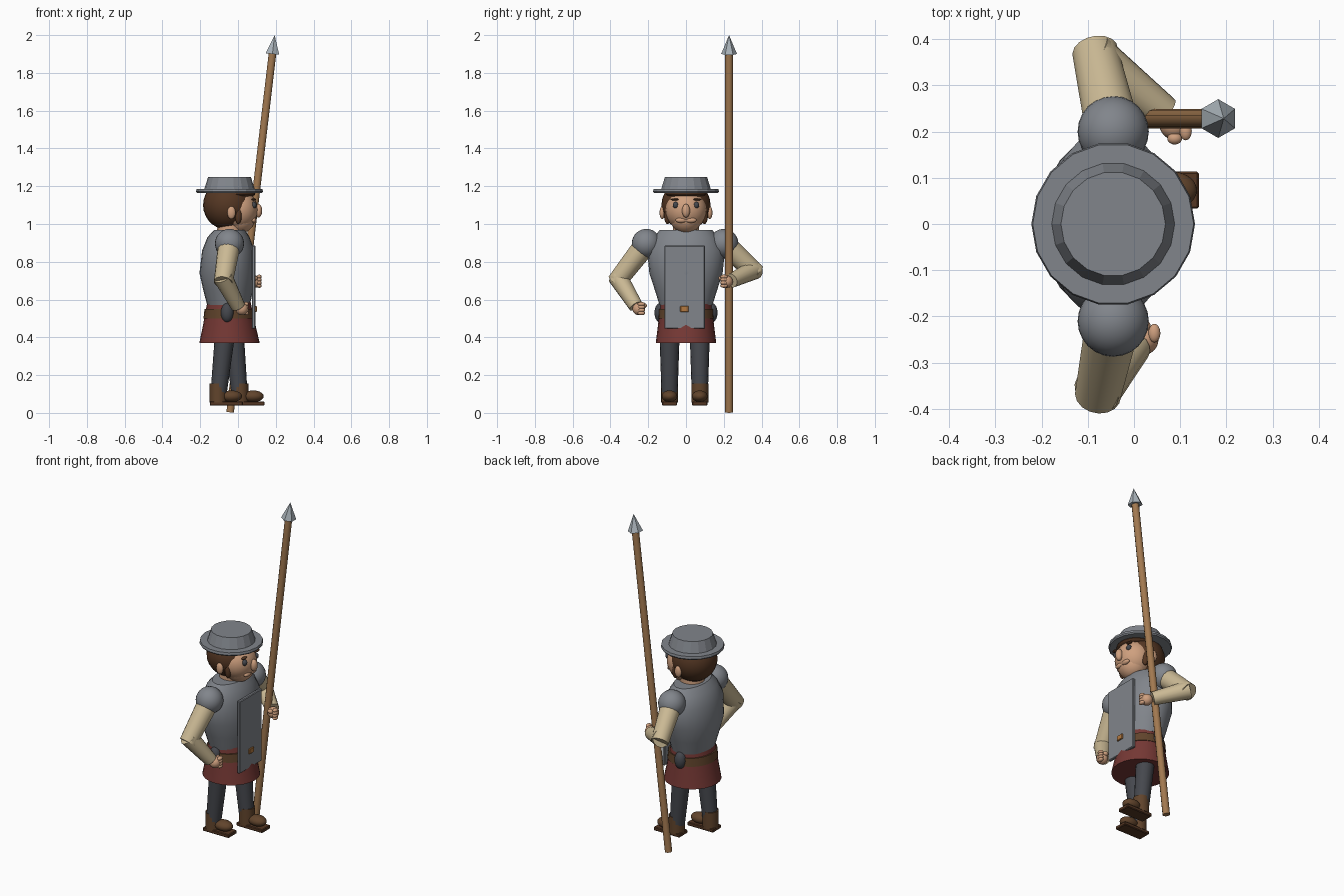
import bpy, bmesh, math
from mathutils import Vector

cube = bpy.data.objects.get("Cube")
if cube:
    bpy.data.objects.remove(cube, do_unlink=True)


def material(name, r, g, b):
    m = bpy.data.materials.new(name)
    m.use_nodes = True
    m.diffuse_color = (r, g, b, 1)
    m.node_tree.nodes["Principled BSDF"].inputs["Base Color"].default_value = (r, g, b, 1)
    return m


armor = material("armor grey", 0.22, 0.235, 0.26)
steel = material("pale steel", 0.40, 0.45, 0.49)
wood = material("spear wood", 0.36, 0.19, 0.08)
skin = material("skin", 0.62, 0.35, 0.21)
cloth = material("sleeve beige", 0.60, 0.49, 0.30)
red = material("skirt red", 0.18, 0.04, 0.035)
leather = material("brown leather", 0.12, 0.058, 0.025)
hair = material("dark brown hair", 0.09, 0.038, 0.017)
dark = material("trouser grey", 0.06, 0.064, 0.075)
brass = material("buckle orange", 0.45, 0.19, 0.05)


def finish(name, bm, mat, smooth=True):
    bmesh.ops.recalc_face_normals(bm, faces=bm.faces)
    mesh = bpy.data.meshes.new(name)
    bm.to_mesh(mesh)
    bm.free()
    mesh.materials.append(mat)
    ob = bpy.data.objects.new(name, mesh)
    bpy.context.collection.objects.link(ob)
    if smooth:
        bpy.ops.object.select_all(action="DESELECT")
        ob.select_set(True)
        bpy.context.view_layer.objects.active = ob
        bpy.ops.object.shade_smooth_by_angle(angle=math.radians(40))
    return ob


def ball(name, centre, radii, mat):
    bm = bmesh.new()
    bmesh.ops.create_uvsphere(bm, u_segments=24, v_segments=14, radius=1)
    bmesh.ops.scale(bm, vec=radii, verts=bm.verts)
    bmesh.ops.translate(bm, vec=centre, verts=bm.verts)
    return finish(name, bm, mat)


def limb(name, a, b, r1, r2, mat, sides=16, smooth=True):
    # tapered cylinder between two points
    a, b = Vector(a), Vector(b)
    bm = bmesh.new()
    bmesh.ops.create_cone(bm, cap_ends=True, segments=sides, radius1=r1, radius2=r2,
                          depth=(b - a).length)
    turn = Vector((0, 0, 1)).rotation_difference(b - a).to_matrix()
    bmesh.ops.rotate(bm, cent=(0, 0, 0), matrix=turn, verts=bm.verts)
    bmesh.ops.translate(bm, vec=(a + b) / 2, verts=bm.verts)
    return finish(name, bm, mat, smooth)


def box(name, centre, size, mat, bevel=0.0):
    bm = bmesh.new()
    bmesh.ops.create_cube(bm, size=1)
    bmesh.ops.scale(bm, vec=size, verts=bm.verts)
    bmesh.ops.translate(bm, vec=centre, verts=bm.verts)
    if bevel:
        bmesh.ops.bevel(bm, geom=bm.edges[:], offset=bevel, segments=1, affect="EDGES")
    return finish(name, bm, mat, False)


def loft(name, rings, mat, sides=24, smooth=True):
    # stacked ellipses, each given as height, centre x, radius x, radius y
    bm = bmesh.new()
    loops = []
    for z, cx, rx, ry in rings:
        angles = [2 * math.pi * i / sides for i in range(sides)]
        loops.append([bm.verts.new((cx + rx * math.cos(t), ry * math.sin(t), z)) for t in angles])
    for low, high in zip(loops, loops[1:]):
        for i in range(sides):
            j = (i + 1) % sides
            bm.faces.new((low[i], low[j], high[j], high[i]))
    bm.faces.new(loops[0])
    bm.faces.new(loops[-1])
    return finish(name, bm, mat, smooth)


# Brimmed helmet
HX = -0.045
loft("helmet", [(1.165, HX, 0.172, 0.172), (1.172, HX, 0.177, 0.177), (1.186, HX, 0.174, 0.174),
                (1.186, HX, 0.133, 0.133), (1.25, HX, 0.113, 0.113)], armor, 18, False)

# Head, hair and face
ball("hair", (-0.055, 0, 1.10), (0.13, 0.13, 0.13), hair)
ball("fringe", (-0.01, 0, 1.16), (0.102, 0.108, 0.025), hair)
ball("face", (0, 0, 1.075), (0.105, 0.11, 0.11), skin)
ball("jaw", (0.008, 0, 1.035), (0.085, 0.085, 0.085), skin)
ball("nose", (0.108, 0, 1.07), (0.02, 0.021, 0.036), skin)
limb("neck", (-0.045, 0, 0.93), (-0.035, 0, 1.01), 0.07, 0.07, skin)
for side, s in (("left", 1), ("right", -1)):
    ball(side + "_ear", (-0.035, s * 0.126, 1.06), (0.022, 0.014, 0.034), skin)
    ball(side + "_sideburn", (0.002, s * 0.098, 1.045), (0.018, 0.018, 0.045), hair)
    ball(side + "_eye", (0.083, s * 0.055, 1.10), (0.015, 0.015, 0.018), dark)
    ball(side + "_eyebrow", (0.084, s * 0.06, 1.13), (0.012, 0.022, 0.006), hair)
    ball(side + "_lip", (0.083, s * 0.026, 1.02), (0.014, 0.03, 0.014), skin)

# Breastplate, front plate, skirt and belt
loft("breastplate", [(0.57, -0.05, 0.113, 0.14), (0.65, -0.052, 0.132, 0.165),
                     (0.74, -0.055, 0.149, 0.194), (0.86, -0.052, 0.138, 0.206),
                     (0.93, -0.05, 0.112, 0.17), (0.967, -0.045, 0.083, 0.14)], armor)
box("front_plate", (0.083, -0.007, 0.666), (0.019, 0.215, 0.44), armor, 0.004)
loft("skirt", [(0.37, -0.045, 0.16, 0.16), (0.45, -0.046, 0.142, 0.15),
               (0.60, -0.048, 0.112, 0.134)], red)
loft("belt", [(0.50, -0.046, 0.137, 0.148), (0.55, -0.046, 0.131, 0.145)], leather)
box("buckle", (0.09, -0.008, 0.55), (0.02, 0.045, 0.032), brass, 0.003)

# Arms: shoulder, elbow, wrist and hand positions
arms = (
    ("left", 0.2, (-0.08, 0.355, 0.755), (0.065, 0.24, 0.70), (0.088, 0.215, 0.695)),
    ("right", -0.21, (-0.075, -0.355, 0.71), (0.0, -0.265, 0.565), (0.02, -0.25, 0.55)),
)
for side, y, elbow, wrist, hand in arms:
    shoulder = Vector((-0.045, y, 0.897))
    ball(side + "_shoulder", shoulder, (0.077, 0.077, 0.077), armor)
    reach = (Vector(elbow) - shoulder).normalized() * 0.025
    limb(side + "_upper_arm", shoulder, Vector(elbow) + reach, 0.06, 0.05, cloth)
    back = (Vector(elbow) - Vector(wrist)).normalized() * 0.015
    limb(side + "_forearm", Vector(elbow) + back, wrist, 0.052, 0.038, cloth)
    ball(side + "_hand", hand, (0.033, 0.033, 0.033), skin)
    for i in range(4):
        tip = Vector(hand) + Vector((0.024, math.copysign(0.014, -y), 0.026 - i * 0.016))
        ball(f"{side}_finger_{i + 1}", tip, (0.013, 0.02, 0.011), skin)
    ball(side + "_thumb", Vector(hand) + Vector((0, math.copysign(0.03, -y), 0.018)),
         (0.016, 0.013, 0.013), skin)

# Legs and boots, left foot a step ahead
for side, y, hip_x, foot_x in (("left", 0.073, -0.03, 0.01), ("right", -0.087, -0.06, -0.105)):
    s = math.copysign(1, y)
    limb(side + "_leg", (foot_x, y, 0.08), (hip_x, y, 0.50), 0.042, 0.056, dark)
    ball(side + "_hip", (-0.057, s * 0.135, 0.53), (0.034, 0.032, 0.052), dark)
    limb(side + "_boot_ankle", (foot_x, y, 0.055), (foot_x, y, 0.155), 0.045, 0.045, leather)
    ball(side + "_boot_toe", (foot_x + 0.07, y, 0.088), (0.056, 0.041, 0.031), leather)
    box(side + "_boot_sole", (foot_x + 0.043, y, 0.05), (0.175, 0.08, 0.022), hair, 0.004)

# Spear leaning forward
def along(z):
    return (-0.042 + 0.118 * z, 0.228, z)


limb("spear_shaft", along(0.003), along(1.91), 0.021, 0.021, wood, 10)
limb("spear_head", along(1.9), along(2.0), 0.042, 0.0, steel, 6, False)
